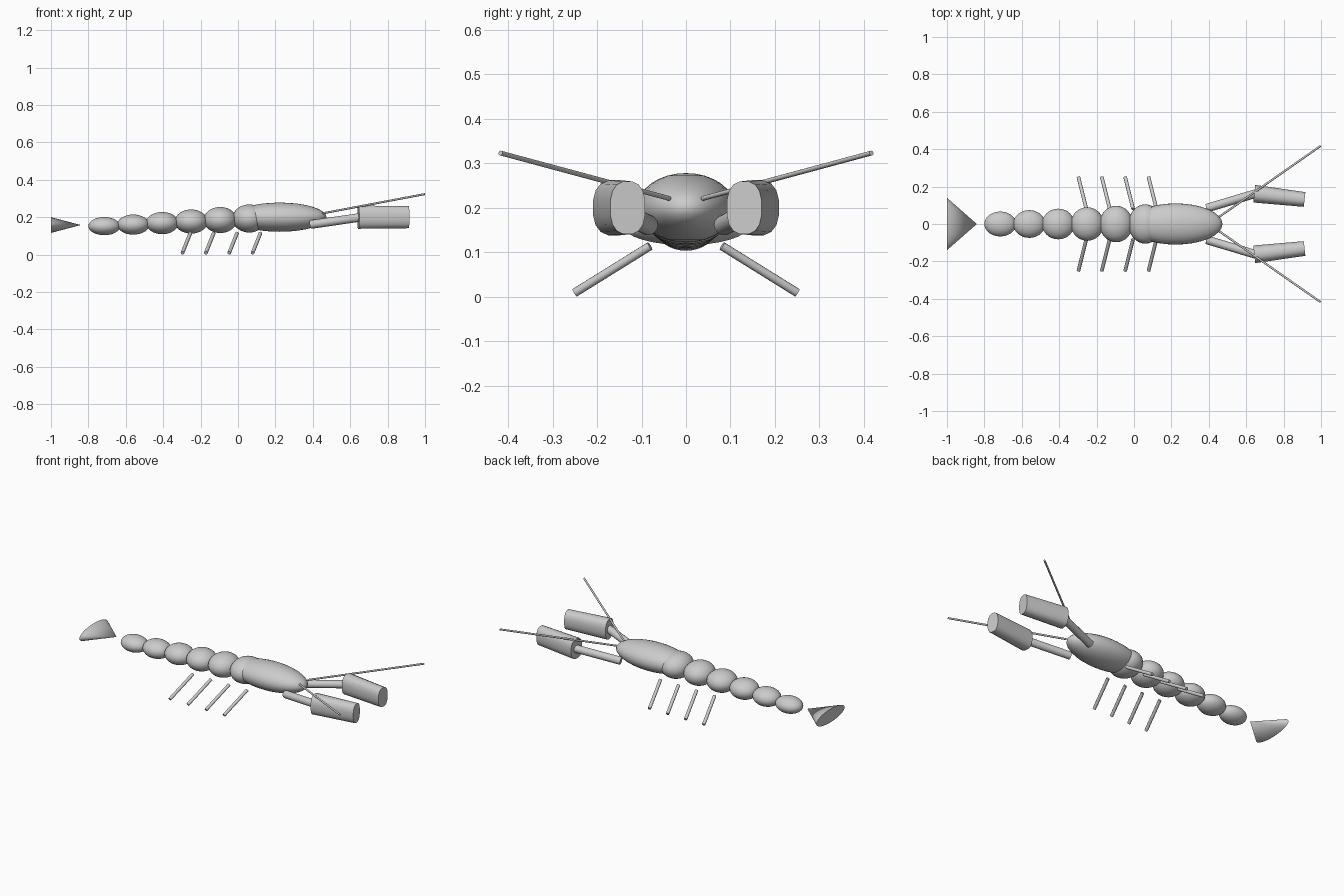
import bpy, math
from mathutils import Vector

if "Cube" in bpy.data.objects:
    bpy.data.objects.remove(bpy.data.objects["Cube"])


def finish(name):
    o = bpy.context.object
    o.name = name
    bpy.ops.object.transform_apply(location=True, rotation=True, scale=True)
    bpy.ops.object.shade_smooth_by_angle(angle=math.radians(50))
    return o


def ellipsoid(name, loc, radii):
    bpy.ops.mesh.primitive_uv_sphere_add(segments=32, ring_count=16, radius=1, location=loc)
    bpy.context.object.scale = radii
    return finish(name)


def rod(name, a, b, r, sides=12):
    a, b = Vector(a), Vector(b)
    d = b - a
    bpy.ops.mesh.primitive_cylinder_add(vertices=sides, radius=r, depth=d.length,
                                        location=(a + b) / 2,
                                        rotation=d.to_track_quat('Z', 'Y').to_euler())
    return finish(name)


def claw_block(name, a, b, ra, rb, z, sides=16, power=2.5):
    # tapered bar with a squarish oval section, from a to b in plan
    a, b = Vector((*a, z)), Vector((*b, z))
    side = (b - a).cross(Vector((0, 0, 1))).normalized()
    verts = []
    for p, (ry, rz) in ((a, ra), (b, rb)):
        for i in range(sides):
            t = 2 * math.pi * (i + 0.5) / sides
            c, s = math.cos(t), math.sin(t)
            u = math.copysign(abs(c) ** (2 / power), c) * ry
            v = math.copysign(abs(s) ** (2 / power), s) * rz
            verts.append(p + side * u + Vector((0, 0, v)))
    n = sides
    faces = [(i, (i + 1) % n, n + (i + 1) % n, n + i) for i in range(n)]
    faces += [tuple(reversed(range(n))), tuple(range(n, 2 * n))]
    me = bpy.data.meshes.new(name)
    me.from_pydata(verts, [], faces)
    o = bpy.data.objects.new(name, me)
    bpy.context.collection.objects.link(o)
    bpy.ops.object.select_all(action='DESELECT')
    o.select_set(True)
    bpy.context.view_layer.objects.active = o
    bpy.ops.object.mode_set(mode='EDIT')
    bpy.ops.mesh.select_all(action='SELECT')
    bpy.ops.mesh.normals_make_consistent(inside=False)
    bpy.ops.object.mode_set(mode='OBJECT')
    return finish(name)


# carapace
ellipsoid("carapace", (0.223, 0, 0.2), (0.25, 0.11, 0.078))

# abdomen segments, shrinking towards the tail
for i in range(6):
    ellipsoid(f"tail_segment_{i + 1}",
              (0.06 - 0.155 * i, 0, 0.193 - 0.0082 * i),
              (0.09 - 0.001 * i, 0.105 - 0.0077 * i, 0.075 - 0.0053 * i))

# tail fan: flattened cone, point towards the body
bpy.ops.mesh.primitive_cone_add(vertices=32, radius1=1, radius2=0, depth=0.16,
                                location=(-0.92, 0, 0.158), rotation=(0, math.pi / 2, 0))
bpy.context.object.scale = (0.042, 0.14, 1)
finish("tail_fan")

for s, side in ((1, "left"), (-1, "right")):
    # claw arm and claw
    rod(f"{side}_claw_arm", (0.39, s * 0.085, 0.161), (0.655, s * 0.164, 0.199), 0.023, 16)
    claw_block(f"{side}_claw", (0.643, s * 0.162), (0.912, s * 0.131),
               (0.048, 0.063), (0.040, 0.060), 0.2)
    # antenna
    rod(f"{side}_antenna", (0.455, s * 0.038, 0.221), (0.997, s * 0.417, 0.323), 0.0055)
    # walking legs
    for i in range(4):
        x = 0.12 - 0.125 * i
        rod(f"{side}_leg_{i + 1}", (x, s * 0.081, 0.114), (x - 0.042, s * 0.25, 0.009), 0.0098)
